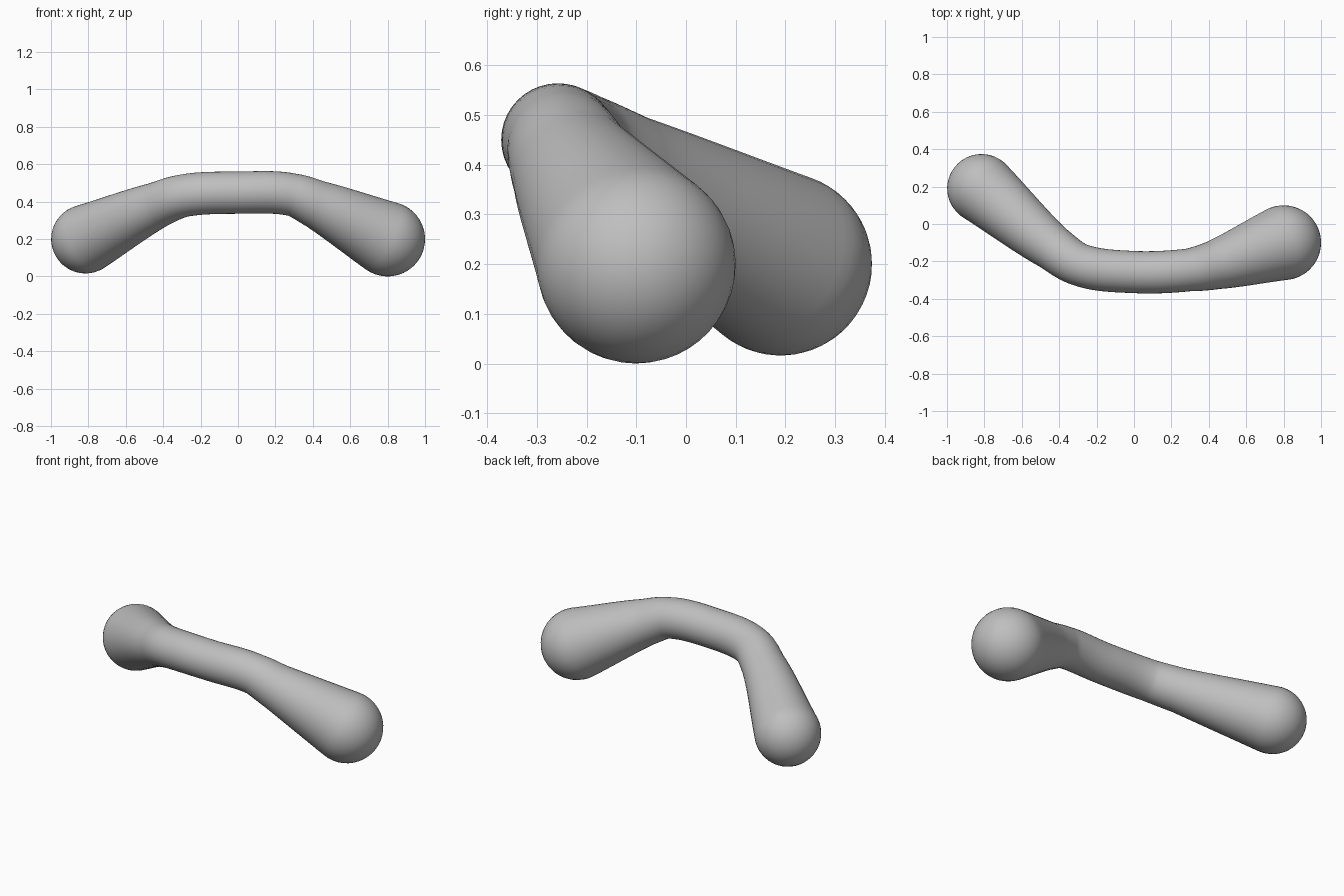
import bpy
import bmesh
from math import asin, cos, pi, sin
from mathutils import Vector
from mathutils.geometry import interpolate_bezier

SIDES = 40
STEPS = 10
CAP_RINGS = 12
FLARE = 0.16  # slope of the flared arms where they meet the round ends

cube = bpy.data.objects.get("Cube")
if cube:
    bpy.data.objects.remove(cube, do_unlink=True)

grey = bpy.data.materials.new("plain_grey")
grey.use_nodes = True
colour = (0.52, 0.52, 0.52, 1)
grey.diffuse_color = colour
grey.node_tree.nodes["Principled BSDF"].inputs["Base Color"].default_value = colour

# Centre line of the bent bar: position and radius
right_end, right_radius = Vector((-0.815, 0.19, 0.2)), 0.184
left_end, left_radius = Vector((0.8, -0.1, 0.2)), 0.2
middle = [
    (Vector((-0.43, -0.13, 0.383)), 0.123),
    (Vector((-0.29, -0.218, 0.432)), 0.114),
    (Vector((0, -0.257, 0.448)), 0.1125),
    (Vector((0.29, -0.246, 0.437)), 0.114),
    (Vector((0.42, -0.222, 0.386)), 0.130),
]


def arm_end(centre, radius, neighbour):
    """Stop the arm where it is tangent to the round end."""
    outward = (centre - neighbour).normalized()
    return centre - outward * radius * FLARE, radius * cos(asin(FLARE))


def smooth_path(knots):
    """Sample a smooth curve through the knots, as (position, radius)."""
    points = [k[0] for k in knots]
    last = len(points) - 1
    tangents = []
    for i, p in enumerate(points):
        before = (p - points[i - 1]).normalized() if i else Vector()
        after = (points[i + 1] - p).normalized() if i < last else Vector()
        tangents.append((before + after).normalized())
    samples = []
    for i in range(last):
        a, b = points[i], points[i + 1]
        reach = (b - a).length / 3
        curve = interpolate_bezier(a, a + tangents[i] * reach,
                                   b - tangents[i + 1] * reach, b, STEPS + 1)
        for j, p in enumerate(curve[:-1]):
            t = j / STEPS
            samples.append((p, knots[i][1] * (1 - t) + knots[i + 1][1] * t))
    samples.append(knots[-1])
    return samples


def cap(centre, radius, outward):
    """Rings of a round end, from the arm outwards to near the tip."""
    start = asin(-FLARE)
    rings = []
    for i in range(1, CAP_RINGS):
        angle = start + (pi / 2 - start) * i / CAP_RINGS
        rings.append((centre + outward * radius * sin(angle), radius * cos(angle)))
    return rings


# Full list of rings from one tip to the other
knots = ([arm_end(right_end, right_radius, middle[0][0])] + middle
         + [arm_end(left_end, left_radius, middle[-1][0])])
right_out = (right_end - middle[0][0]).normalized()
left_out = (left_end - middle[-1][0]).normalized()
rings = (cap(right_end, right_radius, right_out)[::-1] + smooth_path(knots)
         + cap(left_end, left_radius, left_out))

# Skin the rings
bm = bmesh.new()
loops = []
for i, (centre, radius) in enumerate(rings):
    along = (rings[min(i + 1, len(rings) - 1)][0] - rings[max(i - 1, 0)][0]).normalized()
    side = along.cross(Vector((0, 0, 1))).normalized()
    up = side.cross(along)
    loops.append([bm.verts.new(centre + radius * (side * cos(2 * pi * k / SIDES)
                                                  + up * sin(2 * pi * k / SIDES)))
                  for k in range(SIDES)])
for a, b in zip(loops, loops[1:]):
    for k in range(SIDES):
        n = (k + 1) % SIDES
        bm.faces.new((a[k], a[n], b[n], b[k]))

# Close both tips
for loop, tip in ((loops[0], right_end + right_out * right_radius),
                  (loops[-1], left_end + left_out * left_radius)):
    pole = bm.verts.new(tip)
    for k in range(SIDES):
        bm.faces.new((loop[k], loop[(k + 1) % SIDES], pole))
bmesh.ops.recalc_face_normals(bm, faces=bm.faces)

mesh = bpy.data.meshes.new("bent_bar")
bm.to_mesh(mesh)
bm.free()
mesh.materials.append(grey)
mesh.shade_smooth()
bar = bpy.data.objects.new("bent_bar", mesh)
bpy.context.collection.objects.link(bar)
